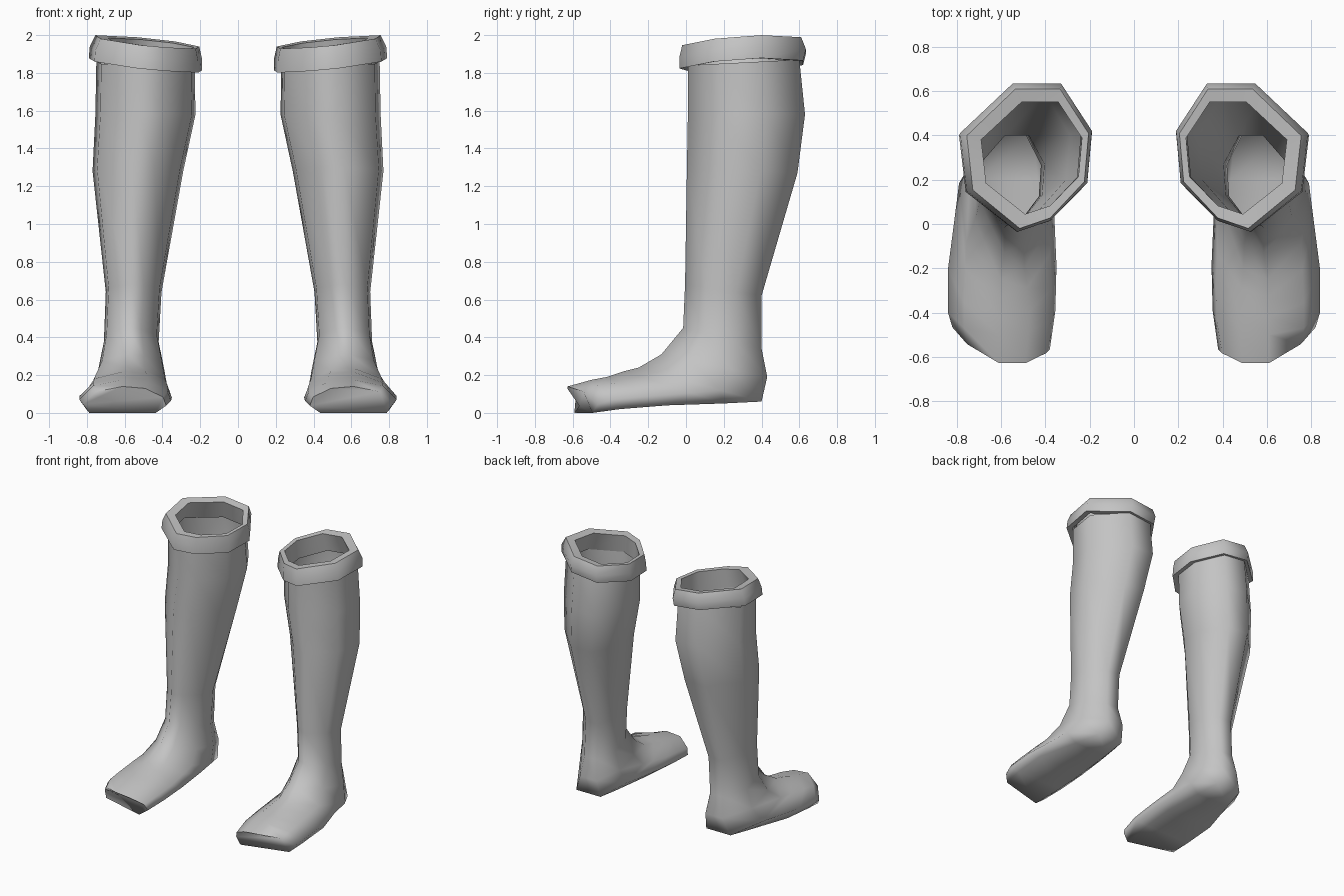
import bpy, bmesh, math

cube = bpy.data.objects.get("Cube")
if cube:
    bpy.data.objects.remove(cube)

grey = bpy.data.materials.new("plain grey")
grey.use_nodes = True
grey.diffuse_color = (0.55, 0.55, 0.55, 1)
grey.node_tree.nodes["Principled BSDF"].inputs["Base Color"].default_value = grey.diffuse_color

# Eight-sided cross-sections: u runs inner to outer, v runs front/top to back/sole
LEG = [(.13, -1), (.9, -.45), (1, .33), (.2, 1), (-.53, 1), (-1, .36), (-.93, -.33), (-.37, -.85)]
FOOT = [(.05, -1), (.7, -.6), (1, .35), (.85, 1), (-.75, 1), (-1, .45), (-.92, -.2), (-.5, -.85)]

# Rings: front y, front z, back y, back z, inner x, outer x, foot blend
LEG_RINGS = [
    (.01, 1.84, .60, 1.87, .23, .75, 0),
    (.01, 1.58, .63, 1.58, .225, .755, 0),
    (.005, 1.3, .59, 1.27, .29, .77, 0),
    (-.005, .68, .40, .62, .405, .70, 0),
    (-.015, .45, .40, .34, .42, .71, 0),
    (-.13, .31, .43, .19, .39, .74, .1),
    (-.25, .24, .40, .06, .37, .79, .3),
    (-.33, .22, .2, .05, .36, .81, .6),
    (-.42, .19, -.1, .04, .35, .84, 1),
    (-.5, .175, -.35, .02, .355, .84, 1),
]
TOE_RING = (-.63, .14, -.61, 0, .38, .82, 1)

# Cuff: from the leg wall, out round the band and back inside
CUFF_RINGS = [
    (.01, 1.83, .59, 1.86, .23, .75, 0),
    (-.035, 1.82, .62, 1.86, .19, .79, 0),
    (-.035, 1.88, .635, 1.92, .19, .785, 0),
    (-.02, 1.945, .61, 1.985, .205, .755, 0),
    (.045, 1.945, .55, 1.975, .235, .69, 0),
    (.02, 1.80, .59, 1.83, .24, .74, 0),
]


def ring_points(ring, tilt=0, bend=0):
    fy, fz, by, bz, x_in, x_out, blend = ring
    points = []
    for (u0, v0), (u1, v1) in zip(LEG, FOOT):
        u = u0 + (u1 - u0) * blend
        v = v0 + (v1 - v0) * blend
        t = (v + 1) / 2
        x = (x_in + x_out) / 2 + u * (x_out - x_in) / 2
        y = fy + (by - fy) * t + bend * (u * u + u / 2)
        z = fz + (bz - fz) * t + tilt * (x - .5)
        points.append((x, y, z))
    return points


def loft(name, rings, side, angle, cap=False):
    bm = bmesh.new()
    loops = [[bm.verts.new((side * x, y, z)) for x, y, z in r] for r in rings]
    for a, b in zip(loops, loops[1:]):
        for i in range(len(a)):
            j = (i + 1) % len(a)
            quad = (a[i], b[i], b[j], a[j])
            bm.faces.new(quad if side > 0 else quad[::-1])
    if cap:
        bm.faces.new(loops[-1] if side > 0 else loops[-1][::-1])
    bmesh.ops.recalc_face_normals(bm, faces=bm.faces)
    mesh = bpy.data.meshes.new(name)
    bm.to_mesh(mesh)
    bm.free()
    mesh.materials.append(grey)
    obj = bpy.data.objects.new(name, mesh)
    bpy.context.collection.objects.link(obj)
    bpy.ops.object.select_all(action="DESELECT")
    obj.select_set(True)
    bpy.context.view_layer.objects.active = obj
    bpy.ops.object.shade_smooth_by_angle(angle=math.radians(angle))


for label, side in (("left", 1), ("right", -1)):
    # Leg and foot in one skin, closed at the toe
    leg = [ring_points(r) for r in LEG_RINGS] + [ring_points(TOE_RING, bend=.1)]
    loft(label + "_boot", leg, side, 75, cap=True)
    # Folded cuff, sloping down towards the inner side
    loft(label + "_cuff", [ring_points(r, tilt=.11) for r in CUFF_RINGS], side, 60)
